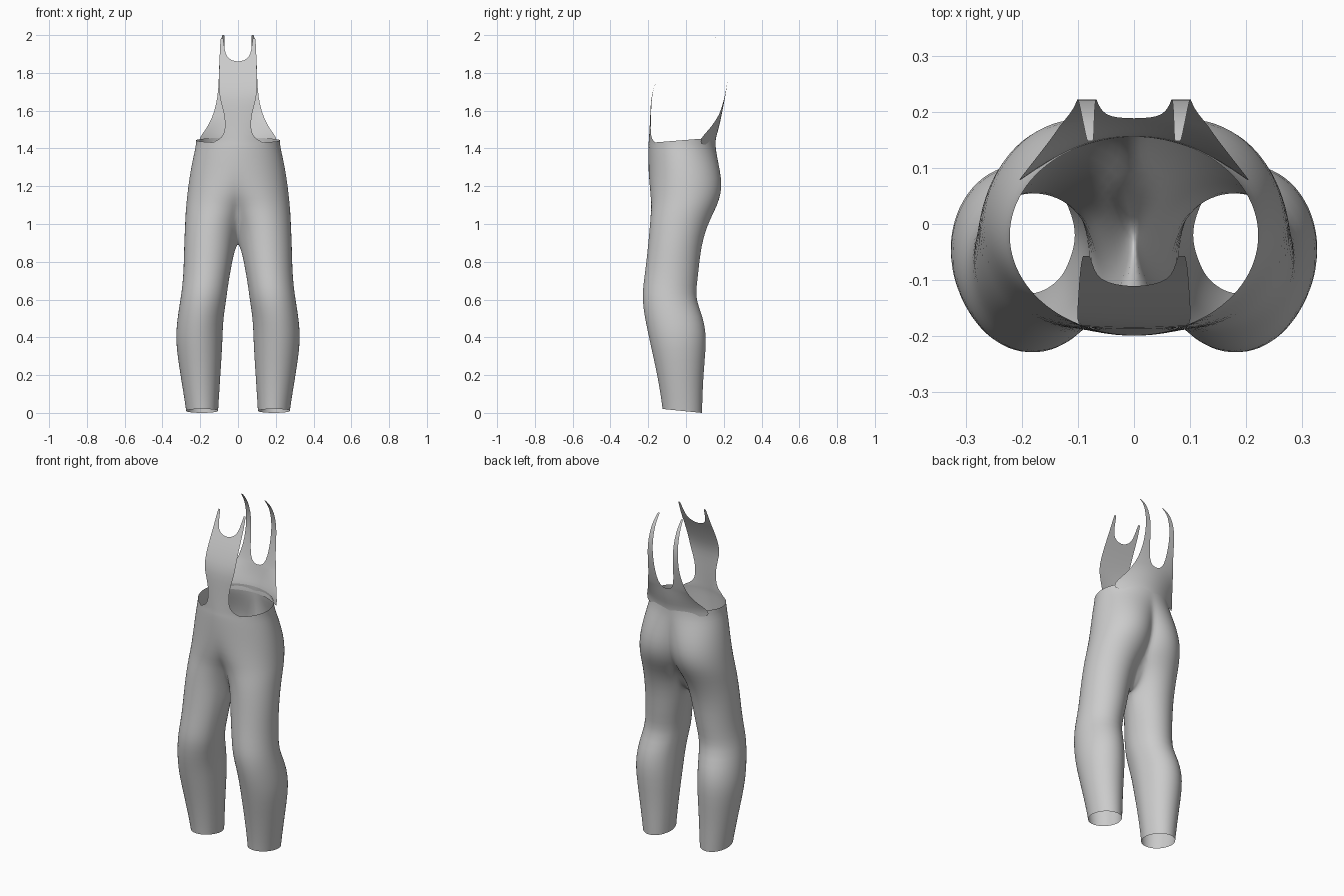
import bpy
from math import sin, cos, pi, radians

cube = bpy.data.objects.get("Cube")
if cube:
    bpy.data.objects.remove(cube)

cloth = bpy.data.materials.new("grey cloth")
cloth.use_nodes = True
GREY = (0.6, 0.6, 0.6, 1)
cloth.diffuse_color = GREY
cloth.node_tree.nodes["Principled BSDF"].inputs["Base Color"].default_value = GREY

OUTER, INNER = 24, 7     # columns around the outside of a leg / along the inseam


def make_half(name, verts, faces):
    """Mesh of the left half, mirrored, smoothed and shaded."""
    mesh = bpy.data.meshes.new(name)
    mesh.from_pydata(verts, [], faces)
    mesh.materials.append(cloth)
    obj = bpy.data.objects.new(name, mesh)
    bpy.context.collection.objects.link(obj)
    mirror = obj.modifiers.new("mirror", 'MIRROR')
    mirror.use_clip = True
    mirror.merge_threshold = 0.0005
    sub = obj.modifiers.new("smooth", 'SUBSURF')
    sub.levels = sub.render_levels = 1
    for p in mesh.polygons:
        p.use_smooth = True
    return obj


def ring(z, x_in, x_out, y_front, y_back, a=40, b=40, sag=0, tilt=0, closed=True):
    """One cross-section: front inner edge, round the outside, to back inner edge, then the inseam.
    a and b are the angles at which the front and back curves meet the inner edge."""
    mid, half = (y_front + y_back) / 2, (y_back - y_front) / 2
    a, b = radians(a), radians(b)
    pts = []
    # a leg section bulges inwards past its inner corner
    bulge = (x_out - x_in) * 0.117
    corner = x_in + bulge if x_in > 0 else 0
    for i in range(OUTER + 1):
        phi = a + (2 * pi - a - b) * i / OUTER
        end = a if phi < pi else b
        s = (cos(end) - cos(phi)) / (cos(end) + 1)
        y = mid - half * sin(phi)
        pts.append([corner + (x_out - corner) * s, y, z + tilt * y])
    if closed:
        first, last = pts[0], pts[OUTER]
        for i in range(1, INNER + 1):
            t = i / (INNER + 1)
            y = last[1] + (first[1] - last[1]) * t
            x = corner - (corner - x_in) * sin(pi * t)
            pts.append([x, y, z + tilt * y - sag * sin(pi * t)])
    return pts


# Trousers: closed leg sections, then open half sections above the crotch
legs = [
    ring(0.0085, 0.105, 0.275, -0.125, 0.085, tilt=-0.1),
    ring(0.06, 0.102, 0.282, -0.13, 0.087, tilt=-0.05),
    ring(0.20, 0.093, 0.305, -0.152, 0.092),
    ring(0.35, 0.083, 0.328, -0.186, 0.107),
    ring(0.43, 0.081, 0.328, -0.203, 0.105),
    ring(0.51, 0.076, 0.320, -0.220, 0.090),
    ring(0.60, 0.062, 0.305, -0.232, 0.052),
    ring(0.67, 0.053, 0.295, -0.228, 0.057),
    ring(0.76, 0.038, 0.288, -0.215, 0.068),
    ring(0.88, 0.022, 0.286, -0.202, 0.080, sag=0.04),
    ring(0.99, 0.008, 0.281, -0.192, 0.112, sag=0.11),
    ring(1.07, 0.0, 0.278, -0.186, 0.152, sag=0.18),
]
hips = [
    ring(1.13, 0, 0.272, -0.189, 0.178, 62, 48, closed=False),
    ring(1.20, 0, 0.264, -0.194, 0.191, 78, 54, closed=False),
    ring(1.28, 0, 0.252, -0.199, 0.182, 88, 62, closed=False),
    ring(1.36, 0, 0.236, -0.200, 0.165, 90, 75, closed=False),
    ring(1.41, 0, 0.224, -0.199, 0.157, 90, 85, closed=False),
    ring(1.445, 0, 0.222, -0.197, 0.156, 90, 90, tilt=0.08, closed=False),
]
verts, faces, starts = [], [], []
for r in legs + hips:
    starts.append(len(verts))
    verts += r
n = OUTER + INNER + 1
for k in range(len(starts) - 1):
    lo, hi = starts[k], starts[k + 1]
    around = n if k < len(legs) - 1 else OUTER
    for i in range(around):
        j = (i + 1) % n
        faces.append((lo + i, lo + j, hi + j, hi + i))
make_half("trousers", verts, faces)


def panel(name, rows, columns=6, flip=False):
    """Upper panel from rows of z, inner x, outer x, centre y, sideways curve."""
    verts, faces = [], []
    for z, x0, x1, y, curve in rows:
        for i in range(columns + 1):
            x = x0 + (x1 - x0) * i / columns
            verts.append((x, y + curve * x * x, z))
    w = columns + 1
    for r in range(len(rows) - 1):
        for i in range(columns):
            q = r * w + i
            f = (q, q + 1, q + w + 1, q + w)
            faces.append(f[::-1] if flip else f)
    return make_half(name, verts, faces)


# Front bib, pinched above the waist, ending in two short strap tips
panel("front_bib", [
    (1.42, 0, 0.150, -0.199, 1.9),
    (1.44, 0, 0.120, -0.197, 1.8),
    (1.455, 0, 0.085, -0.196, 1.6),
    (1.50, 0, 0.066, -0.193, 1.2),
    (1.58, 0, 0.070, -0.189, 0.8),
    (1.66, 0, 0.096, -0.186, 0.4),
    (1.72, 0, 0.102, -0.172, 0),
    (1.80, 0, 0.100, -0.140, 0),
    (1.858, 0, 0.098, -0.112, 0),
    (1.866, 0.035, 0.098, -0.108, 0),
    (1.885, 0.060, 0.097, -0.099, 0),
    (1.92, 0.071, 0.096, -0.083, 0),
    (1.985, 0.078, 0.092, -0.057, 0),
])

# Back panel, sweeping in from the sides to two tall straps
panel("back_panel", [
    (1.42, 0, 0.205, 0.156, -1.9),
    (1.455, 0, 0.207, 0.158, -1.9),
    (1.50, 0, 0.170, 0.172, -1.7),
    (1.55, 0, 0.143, 0.183, -1.2),
    (1.575, 0, 0.134, 0.188, -0.9),
    (1.583, 0.030, 0.131, 0.190, -0.8),
    (1.61, 0.050, 0.122, 0.196, -0.6),
    (1.67, 0.061, 0.108, 0.208, -0.3),
    (1.75, 0.066, 0.102, 0.220, 0),
    (1.83, 0.068, 0.100, 0.225, 0),
    (1.91, 0.070, 0.096, 0.207, 0),
    (1.96, 0.071, 0.091, 0.182, 0),
    (2.00, 0.072, 0.084, 0.148, 0),
], flip=True)
